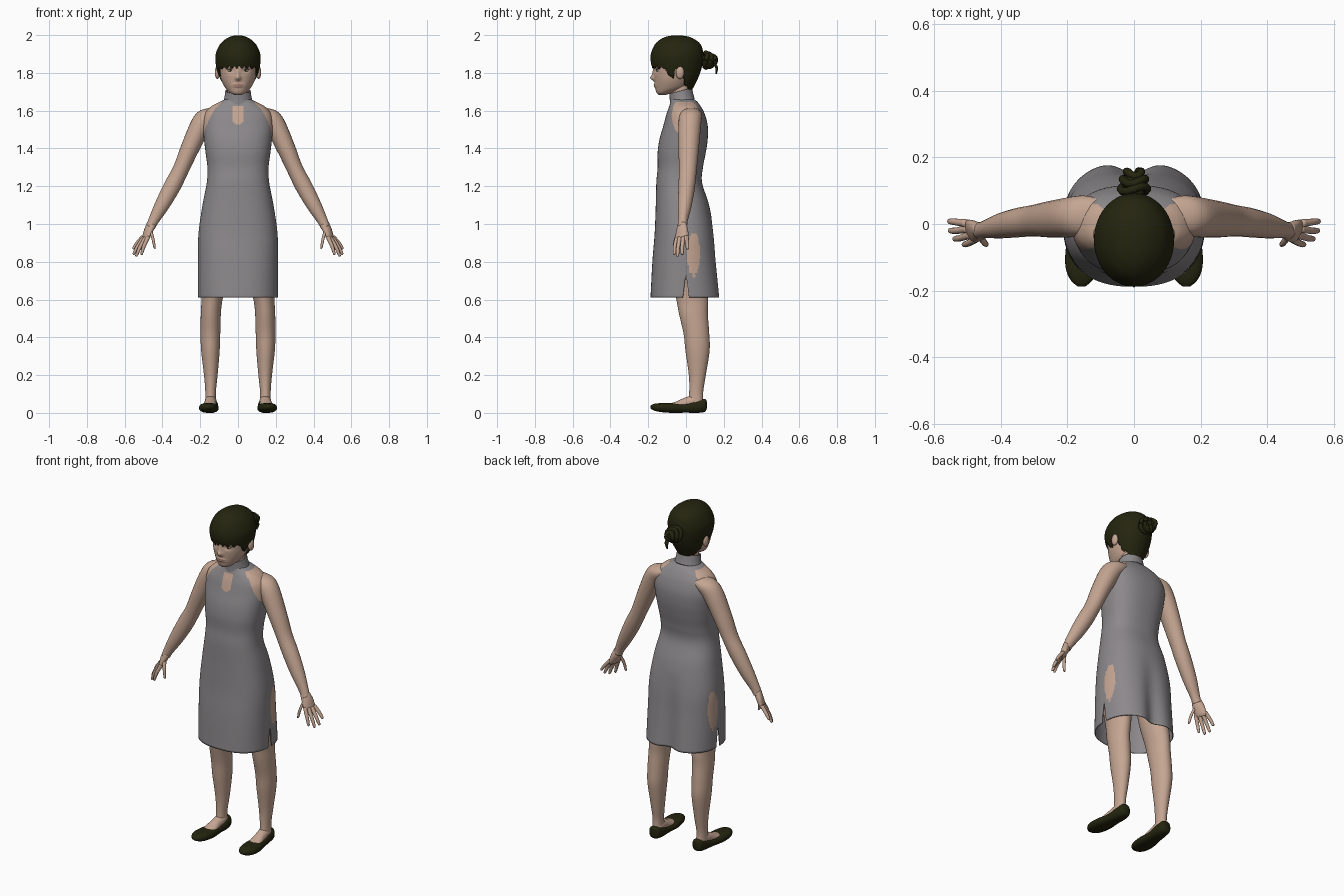
import bpy, bmesh, math
from mathutils import Vector

cube = bpy.data.objects.get("Cube")
if cube:
    bpy.data.objects.remove(cube, do_unlink=True)


def material(name, rgb):
    m = bpy.data.materials.new(name)
    m.use_nodes = True
    m.diffuse_color = (*rgb, 1)
    bsdf = next(n for n in m.node_tree.nodes if n.type == 'BSDF_PRINCIPLED')
    bsdf.inputs["Base Color"].default_value = (*rgb, 1)
    return m


SKIN = material("skin", (0.56, 0.38, 0.29))
CLOTH = material("grey cloth", (0.265, 0.25, 0.262))
DARK = material("dark olive", (0.018, 0.018, 0.005))
LIPS = material("lips", (0.43, 0.23, 0.18))
WHITE = material("eye white", (0.6, 0.55, 0.5))
X, Y, Z = Vector((1, 0, 0)), Vector((0, 1, 0)), Vector((0, 0, 1))


def smooth_rows(rows, steps):
    """Catmull-Rom interpolation of every column."""
    out = []
    for i in range(len(rows) - 1):
        a, b, c, d = (rows[max(0, min(len(rows) - 1, i + k))] for k in (-1, 0, 1, 2))
        for s in range(steps):
            t = s / steps
            out.append([q + t * (r - p + t * (2 * p - 5 * q + 4 * r - w + t * (3 * (q - r) + w - p))) / 2
                        for p, q, r, w in zip(a, b, c, d)])
    return out + [list(rows[-1])]


def finish(bm, name, mats, thick=0):
    bmesh.ops.recalc_face_normals(bm, faces=bm.faces)
    me = bpy.data.meshes.new(name)
    bm.to_mesh(me)
    bm.free()
    for m in mats:
        me.materials.append(m)
    me.polygons.foreach_set("use_smooth", [True] * len(me.polygons))
    ob = bpy.data.objects.new(name, me)
    bpy.context.collection.objects.link(ob)
    if thick:
        mod = ob.modifiers.new("thickness", 'SOLIDIFY')
        mod.thickness = thick
    return ob


def loft(rows, u=X, v=Y, n=24, steps=5, power=2, caps=True, side=1):
    """Rows are x, y, z and the radii along u and v."""
    bm = bmesh.new()
    rings = []
    for x, y, z, ru, rv in smooth_rows(rows, steps):
        ring = []
        for k in range(n):
            a = 2 * math.pi * k / n
            c, s = math.cos(a), math.sin(a)
            p = Vector((x, y, z)) + u * math.copysign(abs(c) ** (2 / power) * ru, c) \
                + v * math.copysign(abs(s) ** (2 / power) * rv, s)
            p.x *= side
            ring.append(bm.verts.new(p))
        rings.append(ring)
    for a, b in zip(rings, rings[1:]):
        for k in range(n):
            bm.faces.new((a[k], a[k - 1], b[k - 1], b[k]))
    if caps:
        bm.faces.new(rings[0])
        bm.faces.new(rings[-1])
    return bm


def upright(rows):
    """Turn height, half width, front y, back y into loft rows."""
    return [(0, (f + b) / 2, z, w, (b - f) / 2) for z, w, f, b in rows]


def ball(name, loc, size, mat):
    bm = bmesh.new()
    bmesh.ops.create_uvsphere(bm, u_segments=24, v_segments=14, radius=1)
    for p in bm.verts:
        p.co = Vector(loc) + Vector(a * b for a, b in zip(p.co, size))
    return finish(bm, name, [mat])


def bump(a, width):
    return math.exp(-(a / width) ** 2)


def ramp(points, t):
    """Piecewise linear lookup."""
    for (a, p), (b, q) in zip(points, points[1:]):
        if t <= b:
            return p + (q - p) * max(0, t - a) / (b - a)
    return points[-1][1]


# Dress with side slits, bare shoulders and a neck opening
bm = loft(upright([
    (0.61, .212, -.188, .188), (0.8, .212, -.178, .166), (0.95, .209, -.166, .15), (1.1, .188, -.16, .122),
    (1.22, .165, -.157, .085), (1.3, .162, -.15, .09), (1.38, .172, -.15, .105), (1.45, .18, -.14, .115),
    (1.52, .186, -.12, .115), (1.58, .178, -.104, .1), (1.62, .145, -.09, .08), (1.645, .1, -.082, .062),
    (1.66, .07, -.08, .045)]), n=160, steps=10, power=2.4, caps=False)
for p in bm.verts:
    if p.co.y > 0 and p.co.z < 1.05:
        p.co.y -= .035 * bump(p.co.x, .055) * (1.05 - p.co.z) / .44


def cut(co, no):
    bmesh.ops.bisect_plane(bm, geom=bm.verts[:] + bm.edges[:] + bm.faces[:], plane_co=co, plane_no=no)


SLIT = .735
for s in (-1, 1):
    cut((0, 0, SLIT), (0, 1, s * .13))
    cut((s * .03, 0, 0), (1, 0, 0))
cut((0, 0, 1.625), (0, 0, 1))
gone = []
ARMHOLE = [(1.46, .19), (1.53, .163), (1.6, .13), (1.645, .085)]
for f in bm.faces:
    c = f.calc_center_median()
    if abs(c.x) > .15 and abs(c.y) < (SLIT - c.z) * .13:
        gone.append(f)
    shoulder = 1.46 < c.z < 1.645 and abs(c.x) > ramp(ARMHOLE, c.z)
    keyhole = c.y < 0 and abs(c.x) < .03 and 1.555 < c.z < 1.625
    keyhole |= c.y < 0 and math.hypot(c.x, c.z - 1.555) < .03
    hip = abs(c.x) > .12 and math.hypot((c.y - .04) / .034, (c.z - .84) / .115) < 1
    f.material_index = int(shoulder or keyhole or hip)
bmesh.ops.delete(bm, geom=gone, context='FACES')
finish(bm, "dress", [CLOTH, SKIN], .004)
finish(loft([(0, -.02, 1.645, .078, .066), (0, -.024, 1.675, .071, .062), (0, -.028, 1.705, .067, .06)],
            v=Vector((0, 1, .25)), n=48, caps=False), "collar", [CLOTH], .006)

# Neck and sculpted head
finish(loft([(0, -.02, 1.6, .06, .055), (0, -.028, 1.7, .056, .053), (0, -.035, 1.78, .058, .055)]), "neck", [SKIN])
bm = loft(upright([
    (1.684, .02, -.145, -.105), (1.695, .042, -.156, -.07), (1.72, .067, -.163, 0), (1.76, .088, -.167, .03),
    (1.8, .098, -.17, .05), (1.85, .102, -.171, .07), (1.92, .088, -.155, .065), (1.97, .05, -.11, .02)]),
    n=120, steps=12)
for p in bm.verts:
    x, y, z = p.co
    if y < -.08:
        p.co.y += .009 * bump(abs(x) - .04, .018) * bump(z - 1.814, .013)
        p.co.y -= .02 * bump(x, .014) * bump(z - 1.773, .014) + .008 * bump(x, .01) * bump(z - 1.797, .02)
        p.co.y -= .006 * bump(x, .026) * (bump(z - 1.739, .005) + bump(z - 1.728, .005))
for f in bm.faces:
    c = f.calc_center_median()
    f.material_index = int(c.y < -.1 and math.hypot(c.x / .027, (c.z - 1.734) / .009) < 1)
finish(bm, "head", [SKIN, LIPS])

# Hair cap trimmed along fringe, sideburns, ears and nape
bm = loft(upright([
    (1.705, .055, -.06, .03), (1.76, .092, -.12, .058), (1.8, .108, -.165, .075), (1.85, .118, -.185, .088),
    (1.9, .118, -.186, .092), (1.95, .096, -.165, .078), (1.98, .064, -.132, .042), (1.994, .034, -.095, .005),
    (1.999, .006, -.055, -.04)]), n=200, steps=12, caps=False)
bmesh.ops.contextual_create(bm, geom=[e for e in bm.edges if e.is_boundary and e.verts[0].co.z > 1.9])
EDGE = [(-.2, 1.832), (-.11, 1.825), (-.09, 1.78), (-.068, 1.765), (-.06, 1.815), (-.02, 1.825),
        (-.008, 1.74), (.03, 1.7)]
low = [f for f in bm.faces if f.calc_center_median().z <
       ramp(EDGE, f.calc_center_median().y) + .006 * math.sin(f.calc_center_median().x * 230)]
bmesh.ops.delete(bm, geom=low, context='FACES')
finish(bm, "hair", [DARK], .006)

# Bun wrapped with coiled strands
ball("bun_core", (0, .122, 1.862), (.036, .036, .042), DARK)
ball("bun_base", (0, .09, 1.865), (.03, .03, .03), DARK)
for i, (r, y) in enumerate(((.04, .105), (.034, .128), (.022, .15))):
    coil = []
    for k in range(13):
        a = math.tau * k / 12
        coil.append((r * math.cos(a), y + .008 * math.sin(2 * a + i), 1.868 + r * math.sin(a)))
    cu = bpy.data.curves.new("bun_coil", 'CURVE')
    cu.dimensions = '3D'
    cu.bevel_depth = .012
    sp = cu.splines.new('POLY')
    sp.points.add(len(coil) - 1)
    for pt, co in zip(sp.points, coil):
        pt.co = (*co, 1)
    cu.materials.append(DARK)
    bpy.context.collection.objects.link(bpy.data.objects.new("bun_coil_%d" % i, cu))
finish(loft([(.01, .14, 1.86, .012, .01), (.015, .162, 1.83, .012, .008), (.012, .16, 1.795, .004, .003)],
            n=12), "bun_tail", [DARK])

# Paired parts
FINGERS = {
    "index": ((.474, -.045, .935), (.497, -.058, .885), (.512, -.062, .837)),
    "middle": ((.488, -.032, .93), (.52, -.042, .875), (.54, -.045, .828)),
    "ring": ((.498, -.014, .93), (.532, -.02, .88), (.554, -.02, .838)),
    "little": ((.502, .002, .935), (.535, .006, .897), (.556, .008, .866)),
    "thumb": ((.462, -.035, .965), (.449, -.055, .915), (.441, -.062, .868)),
}
ACROSS = Vector((.89, 0, .45))
for word, s in (("left", 1), ("right", -1)):
    def part(name, rows, mat, **kw):
        return finish(loft(rows, side=s, **kw), word + "_" + name, [mat])

    part("arm", [
        (.1, .025, 1.595, .05, .045), (.15, .025, 1.575, .06, .057), (.195, .02, 1.525, .06, .056),
        (.255, .014, 1.4, .054, .049), (.302, .01, 1.29, .047, .043), (.348, .004, 1.2, .044, .045),
        (.402, -.006, 1.1, .037, .039), (.446, -.016, 1.02, .026, .028), (.462, -.02, .985, .026, .024)],
        SKIN, u=Y, v=ACROSS)
    part("palm", [(.458, -.02, 1.0, .024, .024), (.474, -.02, .965, .033, .022), (.488, -.022, .93, .036, .016),
                  (.495, -.022, .915, .028, .009)], SKIN, u=Vector((.3, .95, 0)), v=ACROSS)
    for name, (a, b, c) in FINGERS.items():
        tip = tuple(q + (r - q) * .85 for q, r in zip(b, c))
        part(name + "_finger" if name != "thumb" else name,
             [(*a, .012, .011), (*b, .01, .01), (*tip, .008, .007), (*c, .003, .003)],
             SKIN, u=Y, v=ACROSS, n=12)
    part("leg", [
        (.105, 0, 1.0, .085, .1), (.125, .012, .75, .074, .092), (.138, .033, .6, .056, .084),
        (.144, .04, .52, .053, .076), (.146, .055, .42, .052, .068), (.146, .061, .33, .049, .064),
        (.144, .06, .2, .036, .045), (.145, .054, .11, .028, .037), (.145, .052, .04, .03, .042)],
        SKIN, n=32)
    part("foot", [(.144, .09, .058, .022, .016), (.144, .05, .064, .03, .03), (.147, 0, .05, .031, .033),
                  (.15, -.05, .04, .036, .021), (.154, -.1, .034, .03, .011)], SKIN, v=Z)
    shoe = part("shoe", [
        (.143, .11, .042, .01, .018), (.143, .1, .04, .03, .034), (.143, .06, .034, .038, .034),
        (.148, 0, .026, .041, .025), (.153, -.07, .026, .051, .026), (.157, -.13, .028, .048, .024),
        (.157, -.168, .03, .033, .018), (.157, -.188, .031, .01, .007)], DARK, v=Z, n=32, power=2.5)
    for p in shoe.data.vertices:
        p.co.z = max(p.co.z, 0)
    # Ear and eye
    ball(word + "_ear", (s * .109, -.032, 1.802), (.014, .022, .034), SKIN)
    ball(word + "_eye", (s * .04, -.147, 1.812), (.017, .009, .0065), WHITE)
    ball(word + "_iris", (s * .04, -.153, 1.812), (.006, .005, .006), DARK)
    ball(word + "_lashes", (s * .041, -.15, 1.819), (.019, .009, .0025), DARK)
